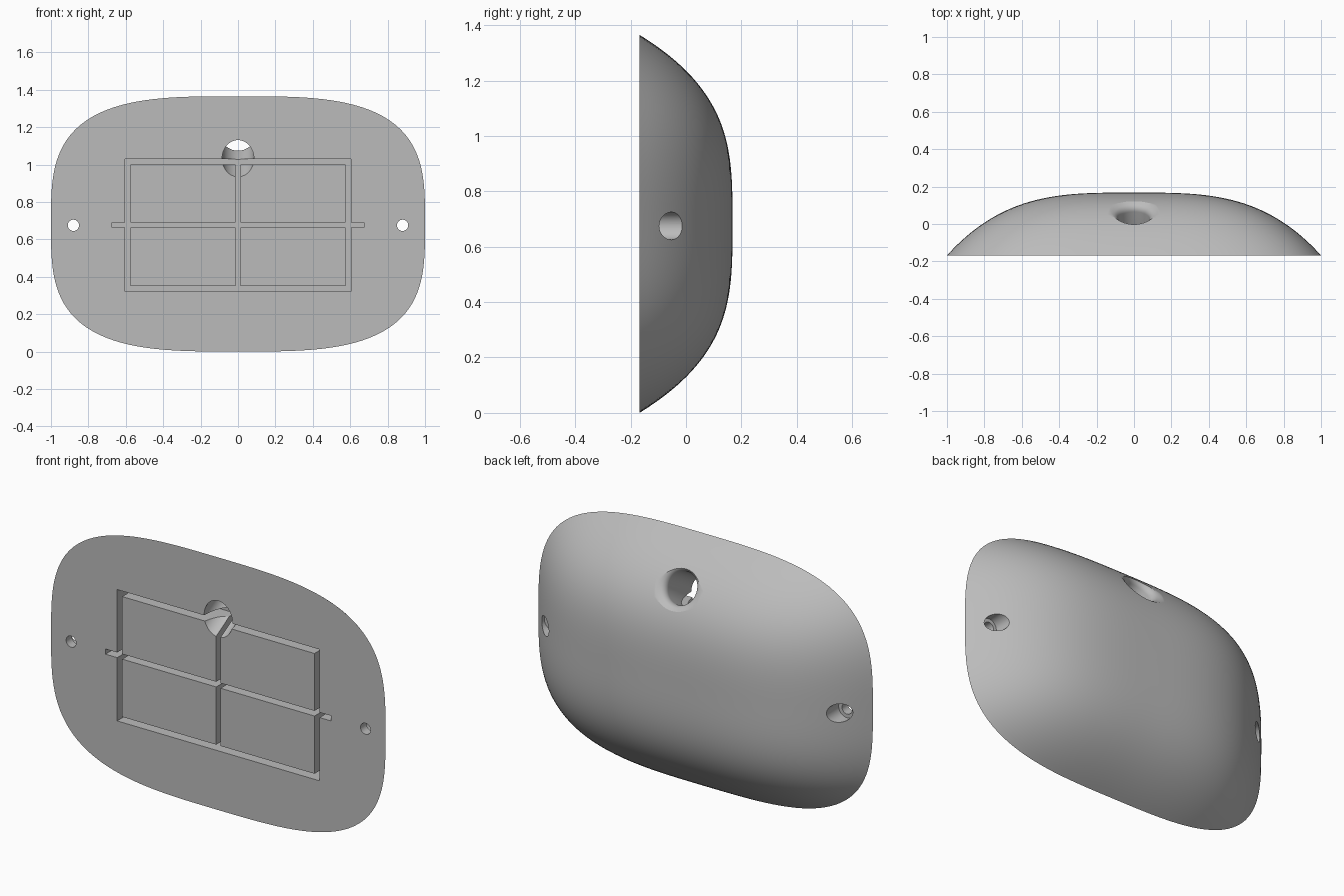
import bpy
import bmesh
from math import cos, sin, pi, radians
from mathutils import Vector

HALF_X, HALF_Z, HALF_Y = 1.0, 0.6825, 0.168
POWER = 3.3                      # squareness of outline and dome
RINGS, SIDES = 36, 160

default = bpy.data.objects.get("Cube")
if default:
    bpy.data.objects.remove(default, do_unlink=True)


def make_object(name, bm):
    bmesh.ops.recalc_face_normals(bm, faces=bm.faces)
    mesh = bpy.data.meshes.new(name)
    bm.to_mesh(mesh)
    bm.free()
    obj = bpy.data.objects.new(name, mesh)
    bpy.context.collection.objects.link(obj)
    return obj


def lathe(name, profile, origin, direction, sides=64):
    """Closed solid of revolution from (distance, radius) pairs."""
    bm = bmesh.new()
    loops = [[bm.verts.new((r * cos(2 * pi * i / sides), r * sin(2 * pi * i / sides), t))
              for i in range(sides)] for t, r in profile]
    for a, b in zip(loops, loops[1:]):
        for i in range(sides):
            j = (i + 1) % sides
            bm.faces.new((a[i], a[j], b[j], b[i]))
    bm.faces.new(loops[0])
    bm.faces.new(loops[-1])
    turn = Vector(direction).to_track_quat('Z', 'Y').to_matrix()
    bmesh.ops.rotate(bm, verts=bm.verts, cent=(0, 0, 0), matrix=turn)
    bmesh.ops.translate(bm, verts=bm.verts, vec=origin)
    return make_object(name, bm)


def box(name, x0, x1, z0, z1, y0, y1):
    bm = bmesh.new()
    bmesh.ops.create_cube(bm, size=1)
    bmesh.ops.scale(bm, verts=bm.verts, vec=(x1 - x0, y1 - y0, z1 - z0))
    bmesh.ops.translate(bm, verts=bm.verts,
                        vec=((x0 + x1) / 2, (y0 + y1) / 2, (z0 + z1) / 2))
    return make_object(name, bm)


def cut(target, cutter):
    cutter.hide_render = True
    mod = target.modifiers.new("cut", 'BOOLEAN')
    mod.operation = 'DIFFERENCE'
    mod.solver = 'EXACT'
    mod.object = cutter
    bpy.context.view_layer.objects.active = target
    bpy.ops.object.modifier_apply(modifier=mod.name)
    bpy.data.objects.remove(cutter, do_unlink=True)


# Domed body: flat front, squarish rounded outline, bulging back
bm = bmesh.new()
rings = []
for k in range(1, RINGS + 1):
    s = k / RINGS
    y = -HALF_Y + 2 * HALF_Y * (1 - s ** POWER)
    ring = []
    for i in range(SIDES):
        c, n = cos(2 * pi * i / SIDES), sin(2 * pi * i / SIDES)
        reach = s * (abs(c) ** POWER + abs(n) ** POWER) ** (-1 / POWER)
        ring.append(bm.verts.new((HALF_X * reach * c, y, HALF_Z * (1 + reach * n))))
    rings.append(ring)
apex = bm.verts.new((0, HALF_Y, HALF_Z))
for i in range(SIDES):
    j = (i + 1) % SIDES
    bm.faces.new((apex, rings[0][i], rings[0][j]))
    for a, b in zip(rings, rings[1:]):
        bm.faces.new((a[i], b[i], b[j], a[j]))
bm.faces.new(rings[-1])
body = make_object("domed_cover", bm)

# Sloping cable hole with a rounded rear lip
lip = 0.04
profile = [(-0.2, 0.085)]
for step in range(9):
    a = radians(65) * step / 8
    profile.append((0.22 + lip * sin(a), 0.125 - lip * cos(a)))
profile.append((0.30, 0.20))
tilt = radians(30)
cut(body, lathe("cable_hole_cutter", profile, (0, -HALF_Y, 1.0325),
                (0, cos(tilt), sin(tilt))))

# Screw holes, counterbored from the back
for side in (-1, 1):
    cut(body, lathe("screw_hole_cutter",
                    [(-0.1, 0.03), (0.05, 0.03), (0.05, 0.05), (0.4, 0.05)],
                    (side * 0.88, -HALF_Y, 0.675), (0, 1, 0), 48))

# Narrow slots in the front face
front, floor = -HALF_Y - 0.05, -HALF_Y + 0.16
slots = [(-0.605, 0.605, 0.32, 0.35), (-0.605, 0.605, 1.0, 1.03),
         (-0.675, 0.675, 0.662, 0.69), (-0.605, -0.575, 0.32, 1.03),
         (0.575, 0.605, 0.32, 1.03), (-0.013, 0.013, 0.335, 1.015)]
for x0, x1, z0, z1 in slots:
    cut(body, box("slot_cutter", x0, x1, z0, z1, front, floor))

# Plain grey finish
grey = bpy.data.materials.new("light_grey")
grey.use_nodes = True
colour = (0.5, 0.5, 0.5, 1)
grey.diffuse_color = colour
grey.node_tree.nodes["Principled BSDF"].inputs["Base Color"].default_value = colour
body.data.materials.clear()
body.data.materials.append(grey)
for poly in body.data.polygons:
    poly.material_index = 0

# Smooth dome, crisp rims
bpy.ops.object.select_all(action='DESELECT')
body.select_set(True)
bpy.context.view_layer.objects.active = body
bpy.ops.object.shade_smooth_by_angle(angle=radians(30))
